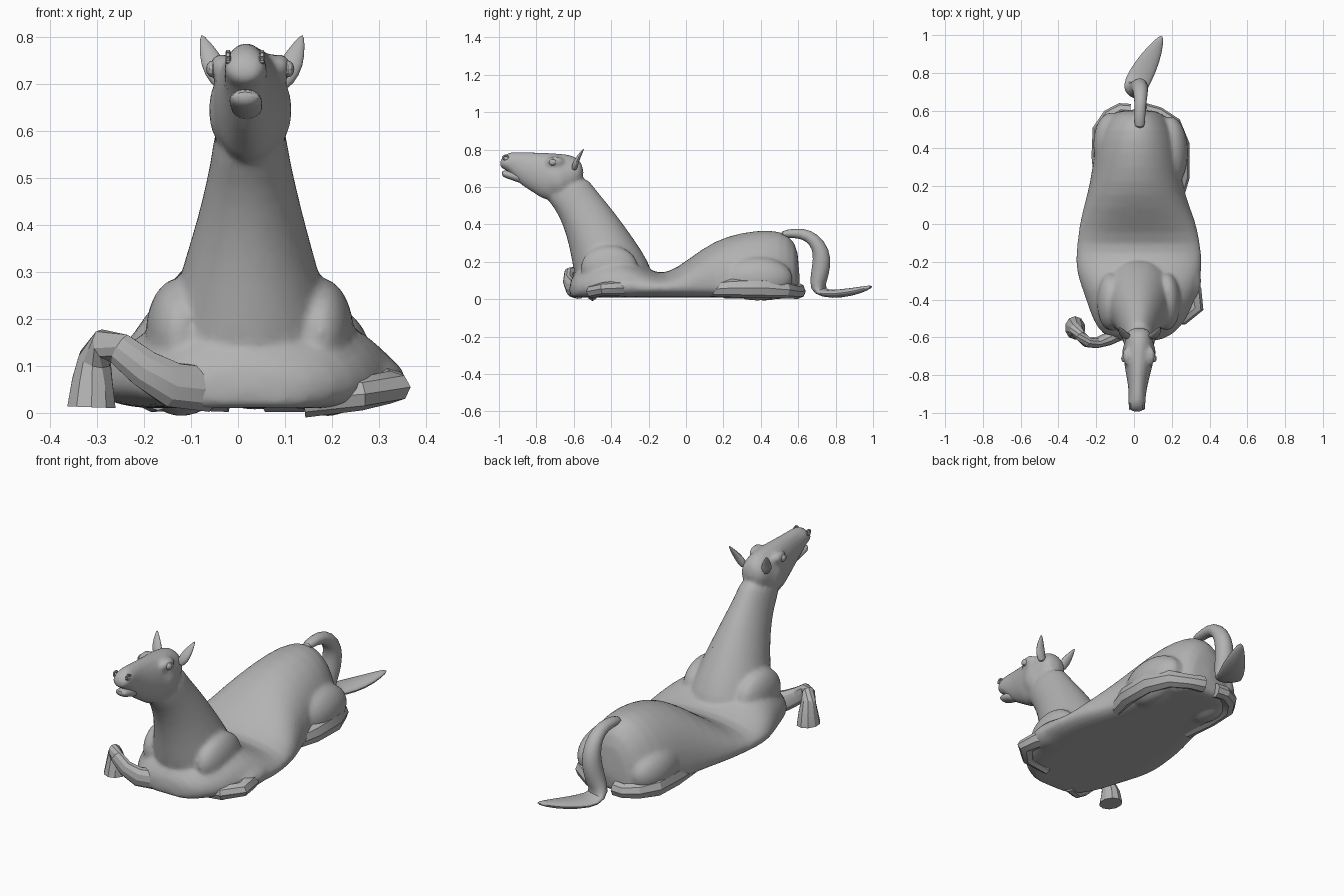
import bpy, bmesh
from math import sin, cos, pi, radians
from mathutils import Vector, Matrix

old = bpy.data.objects.get("Cube")
if old:
    bpy.data.objects.remove(old, do_unlink=True)

grey = bpy.data.materials.new("clay grey")
grey.use_nodes = True
colour = (0.45, 0.45, 0.45, 1)
grey.diffuse_color = colour
grey.node_tree.nodes["Principled BSDF"].inputs["Base Color"].default_value = colour


def skin(bm, rings):
    """Join rings of points into a closed shell."""
    loops = [[bm.verts.new(p) for p in ring] for ring in rings]
    n = len(loops[0])
    for a, b in zip(loops, loops[1:]):
        for i in range(n):
            j = (i + 1) % n
            bm.faces.new((a[i], a[j], b[j], b[i]))
    bm.faces.new(loops[0][::-1])
    bm.faces.new(loops[-1])


def oval(c, u, v, n):
    return [c + u * cos(2 * pi * i / n) + v * sin(2 * pi * i / n) for i in range(n)]


def spans(bm, rows, n=20):
    """Rows: centre x, half width, lower (y, z), upper (y, z)."""
    rings = []
    for x, w, lo, hi in rows:
        a, b = Vector((x, *lo)), Vector((x, *hi))
        rings.append(oval((a + b) / 2, Vector((w, 0, 0)), (b - a) / 2, n))
    skin(bm, rings)


def tube(bm, rows, side, n=10):
    """Rows: centre point, radius along side, radius across it."""
    pts = [Vector(r[0]) for r in rows]
    rings = []
    for i, (p, ru, rv) in enumerate(rows):
        t = (pts[min(i + 1, len(pts) - 1)] - pts[max(i - 1, 0)]).normalized()
        u = Vector(side)
        u = (u - t * u.dot(t)).normalized()
        rings.append(oval(pts[i], u * ru, t.cross(u) * rv, n))
    skin(bm, rings)


def ball(bm, centre, radii, seg=16):
    m = Matrix.Translation(centre) @ Matrix.Diagonal((*radii, 1))
    bmesh.ops.create_uvsphere(bm, u_segments=seg, v_segments=seg // 2, radius=1, matrix=m)


def finish(name, bm, subdiv=0, voxel=0, ratio=1, angle=30):
    bmesh.ops.recalc_face_normals(bm, faces=bm.faces)
    me = bpy.data.meshes.new(name)
    bm.to_mesh(me)
    bm.free()
    ob = bpy.data.objects.new(name, me)
    bpy.context.collection.objects.link(ob)
    if subdiv:
        ob.modifiers.new("round", 'SUBSURF').levels = subdiv
    if voxel:
        r = ob.modifiers.new("blend", 'REMESH')
        r.mode, r.voxel_size = 'VOXEL', voxel
        s = ob.modifiers.new("soften", 'SMOOTH')
        s.factor, s.iterations = 0.5, 4
    if ratio < 1:
        ob.modifiers.new("facet", 'DECIMATE').ratio = ratio
    bpy.ops.object.select_all(action='DESELECT')
    ob.select_set(True)
    bpy.context.view_layer.objects.active = ob
    bpy.ops.object.convert(target='MESH')
    bpy.ops.object.shade_smooth_by_angle(angle=radians(angle))
    ob.data.materials.clear()
    ob.data.materials.append(grey)
    return ob


# Torso, flat underneath: y, centre x, half width, top height
torso = [(-.625, .02, .09, .09), (-.59, .02, .19, .15), (-.5, .03, .255, .22),
         (-.4, .035, .29, .25), (-.3, .03, .325, .22), (-.2, .025, .34, .16),
         (-.11, .025, .33, .125), (.02, .02, .31, .22), (.15, .01, .26, .315),
         (.3, .015, .235, .362), (.45, .015, .22, .375), (.55, .015, .17, .355),
         (.61, .02, .11, .26)]
bm = bmesh.new()
rings = []
for y, cx, w, top in torso:
    mid = .06
    ring = []
    for k in range(24):
        a = 2 * pi * k / 24
        s = sin(a)
        z = mid + (top - mid) * s if s > 0 else mid + .05 * max(-1, 1.6 * s)
        ring.append(Vector((cx + w * cos(a), y, z)))
    rings.append(ring)
skin(bm, rings)

# Neck, rising forward from the shoulders
spans(bm, [(.025, .2, (-.58, .05), (-.16, .09)), (.025, .185, (-.605, .16), (-.19, .19)),
           (.025, .148, (-.625, .28), (-.275, .32)), (.027, .115, (-.655, .39), (-.355, .43)),
           (.027, .092, (-.705, .49), (-.425, .52)), (.026, .08, (-.745, .53), (-.495, .6)),
           (.026, .075, (-.75, .58), (-.535, .67))])

# Head and upper muzzle
spans(bm, [(.026, .05, (-.54, .64), (-.55, .72)), (.026, .078, (-.62, .55), (-.59, .768)),
           (.026, .084, (-.745, .515), (-.66, .78)), (.023, .07, (-.8, .56), (-.75, .784)),
           (.02, .051, (-.87, .6), (-.84, .787)), (.017, .045, (-.92, .645), (-.91, .79)),
           (.015, .047, (-.96, .695), (-.955, .785)), (.015, .04, (-1.0, .7), (-.995, .75))])

# Cheeks, brows, shoulders and thighs blended into the body
for s in (-1, 1):
    ball(bm, (.026 + s * .05, -.68, .645), (.04, .07, .08))
    ball(bm, (.026 + s * .062, -.7, .735), (.026, .05, .03))
    ball(bm, (.025 + s * .15, -.41, .17), (.075, .16, .12))
ball(bm, (.19, .38, .11), (.1, .2, .12))
ball(bm, (.27, -.3, .07), (.09, .15, .06))
ball(bm, (-.12, .42, .11), (.1, .18, .12))
finish("horse_body", bm, subdiv=1, voxel=.011, ratio=.3, angle=40)

# Lower lip
bm = bmesh.new()
spans(bm, [(.02, .035, (-.87, .61), (-.87, .67)), (.017, .036, (-.93, .637), (-.93, .686)),
           (.015, .036, (-.965, .645), (-.97, .692)), (.015, .024, (-.985, .662), (-.985, .684))], 12)
finish("lower_lip", bm, subdiv=1)

for s, label in ((-1, "right"), (1, "left")):
    # Eyes
    bm = bmesh.new()
    ball(bm, (.026 + s * .08, -.712, .732), (.014, .02, .018), 12)
    finish(label + "_eye", bm)
    # Nostril rims
    bm = bmesh.new()
    loop = [Vector((.015 + s * .036, -.965 + .014 * cos(a * pi / 5), .757 + .011 * sin(a * pi / 5)))
            for a in range(10)]
    for a, b in zip(loop, loop[1:] + loop[:1]):
        tube(bm, [(a, .006, .006), (b, .006, .006)], (1, 0, 0), 6)
    finish(label + "_nostril", bm)
    # Leaf shaped ears
    bm = bmesh.new()
    x = .03
    tube(bm, [((x + s * .055, -.6, .69), .02, .018), ((x + s * .078, -.59, .73), .029, .016),
              ((x + s * .093, -.572, .765), .022, .011), ((x + s * .108, -.545, .806), .003, .003)],
         (1, 0, 0))
    finish(label + "_ear", bm, subdiv=1)

# Tail, arched up then trailing along the ground
bm = bmesh.new()
tube(bm, [((.03, .5, .345), .03, .018), ((.03, .58, .355), .03, .027),
          ((.035, .655, .345), .034, .034), ((.035, .71, .29), .042, .042),
          ((.03, .73, .22), .046, .052), ((.02, .715, .13), .05, .05),
          ((.0, .7, .06), .058, .045), ((.01, .74, .026), .07, .022),
          ((.06, .83, .03), .065, .024), ((.11, .92, .045), .045, .02),
          ((.15, 1.0, .07), .01, .008)], (1, -.3, 0), 12)
finish("tail", bm, subdiv=1)

# Right foreleg: arches out of the chest and down to the hoof
bm = bmesh.new()
tube(bm, [((-.06, -.57, .05), .04, .05), ((-.14, -.61, .06), .035, .05),
          ((-.2, -.63, .095), .028, .042), ((-.25, -.625, .135), .028, .036),
          ((-.285, -.59, .145), .03, .034), ((-.305, -.56, .115), .036, .036),
          ((-.31, -.55, .07), .05, .045), ((-.312, -.55, .012), .062, .054)], (0, 1, 0))
finish("right_foreleg", bm, angle=25)

# Left foreleg: folded under the shoulder
bm = bmesh.new()
tube(bm, [((.24, -.24, .06), .04, .045), ((.31, -.36, .06), .04, .05),
          ((.325, -.44, .055), .035, .045), ((.26, -.5, .04), .035, .035),
          ((.14, -.5, .03), .04, .028)], (0, 0, 1), 8)
finish("left_foreleg", bm, angle=25)

# Hind legs: folded flat beside the rump, hooves behind
for label, rows in (
    ("left", [((.21, .1, .05), .035, .04), ((.255, .25, .06), .05, .04),
              ((.255, .42, .06), .055, .04), ((.21, .53, .05), .045, .04),
              ((.13, .585, .04), .038, .035), ((.06, .6, .045), .043, .04)]),
    ("right", [((-.17, .2, .04), .035, .04), ((-.185, .36, .05), .048, .04),
               ((-.18, .5, .05), .048, .04), ((-.13, .57, .045), .04, .04),
               ((-.07, .605, .04), .036, .036), ((-.02, .6, .04), .038, .036)])):
    bm = bmesh.new()
    tube(bm, rows, (0, 0, 1), 8)
    finish(label + "_hind_leg", bm, angle=25)
